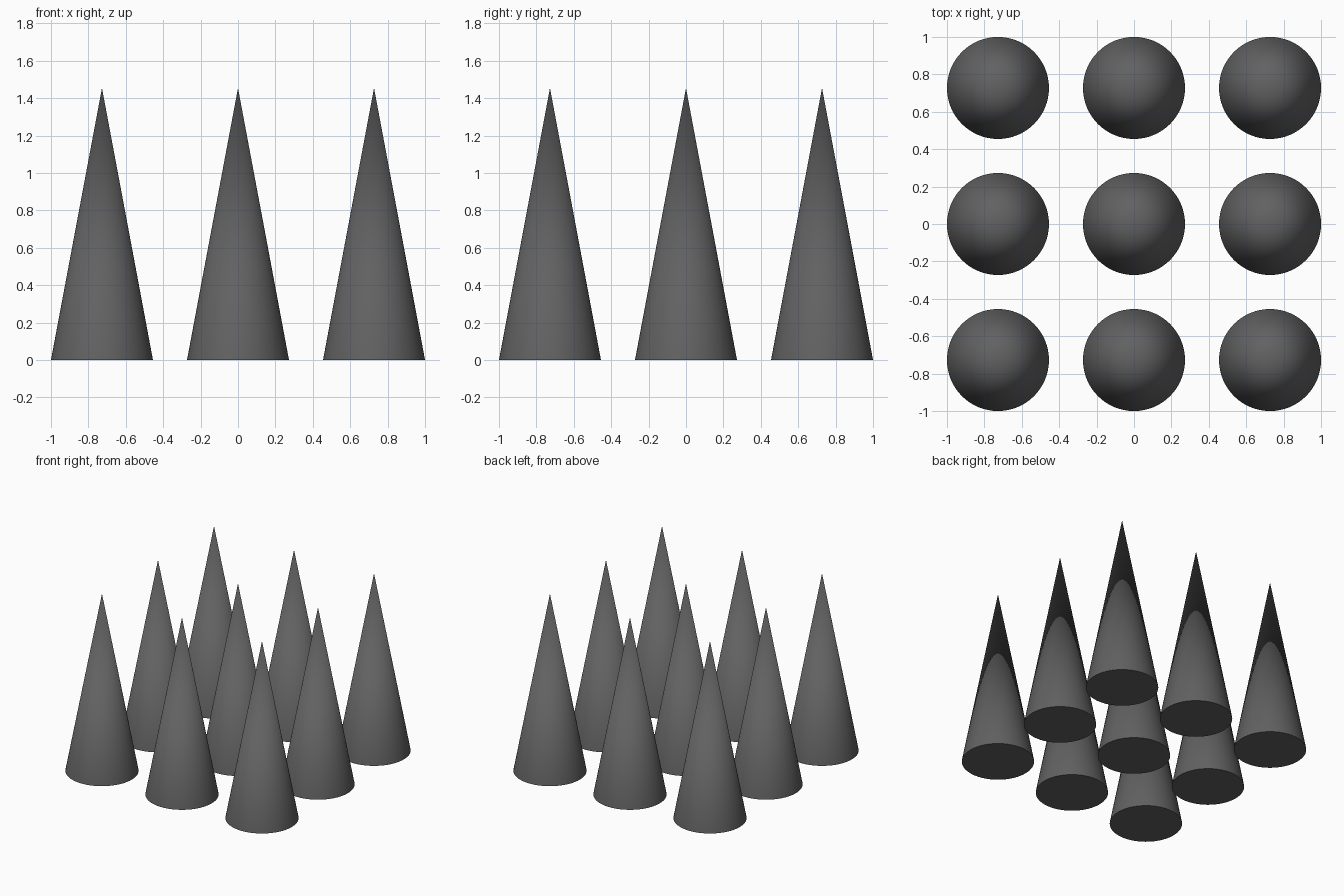
import bpy

if "Cube" in bpy.data.objects:
    bpy.data.objects.remove(bpy.data.objects["Cube"])

RADIUS, HEIGHT, SPACING = 0.2727, 1.4545, 0.7273

# Single dark grey colour
grey = bpy.data.materials.new("dark_grey")
grey.diffuse_color = (0.12, 0.12, 0.12, 1)
grey.use_nodes = True
grey.node_tree.nodes["Principled BSDF"].inputs["Base Color"].default_value = grey.diffuse_color


def add_cone(name, x, y):
    bpy.ops.mesh.primitive_cone_add(vertices=64, radius1=RADIUS, radius2=0,
                                    depth=HEIGHT, location=(x, y, HEIGHT / 2))
    cone = bpy.context.object
    cone.name = name
    cone.data.materials.append(grey)
    bpy.ops.object.shade_smooth_by_angle()


# Three by three grid of separate cones
for row in range(3):
    for column in range(3):
        add_cone(f"cone_row{row + 1}_column{column + 1}",
                 (column - 1) * SPACING, (row - 1) * SPACING)
